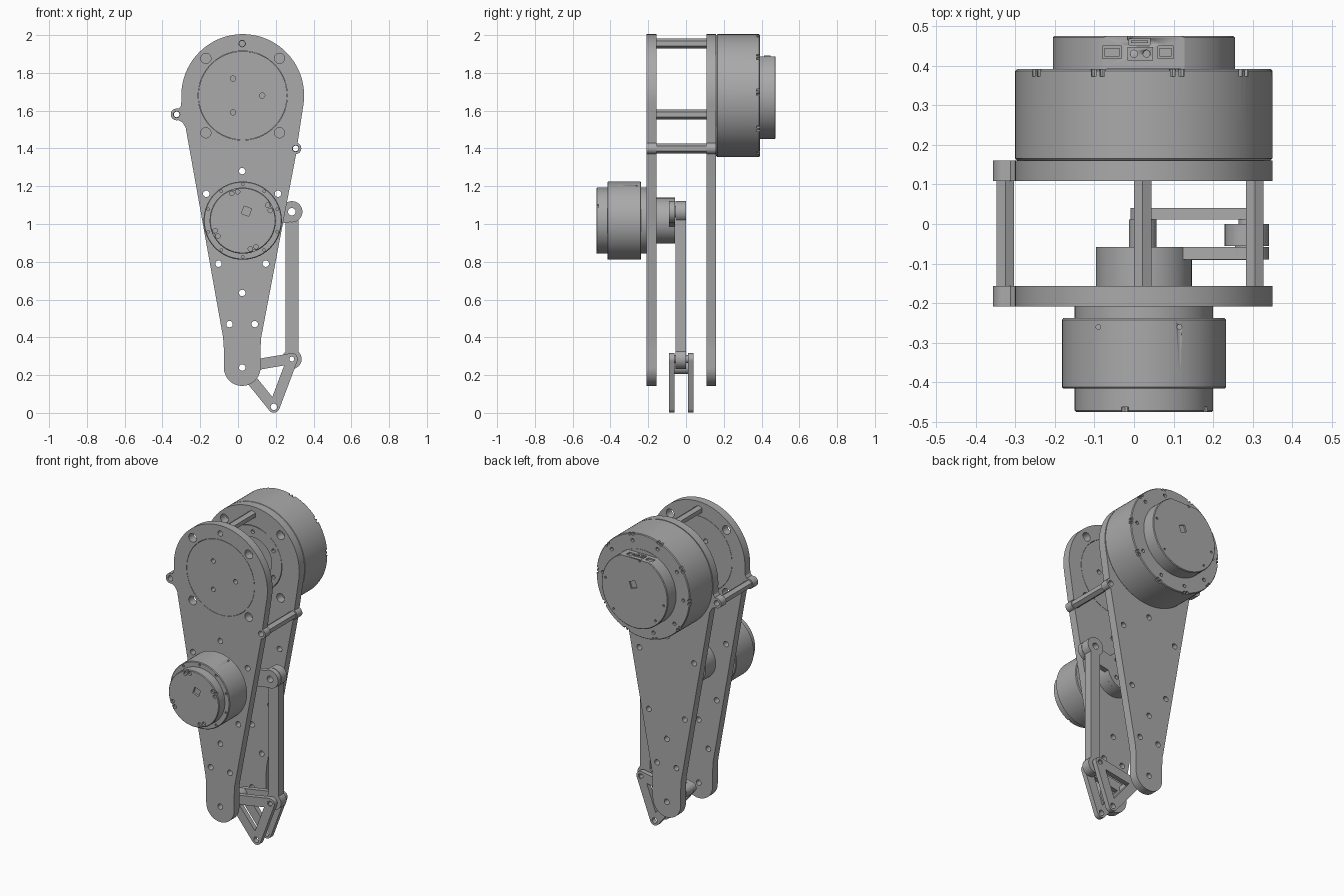
import bpy, bmesh, math
from mathutils import Matrix, Vector

cube = bpy.data.objects.get("Cube")
if cube:
    bpy.data.objects.remove(cube)

grey = bpy.data.materials.new("machined_grey")
grey.use_nodes = True
COLOUR = (0.4, 0.4, 0.4, 1)
grey.diffuse_color = COLOUR
grey.node_tree.nodes["Principled BSDF"].inputs["Base Color"].default_value = COLOUR


# ---- outline helpers (x, z loops) ----
def arc(c, r, a0, a1, n=24):
    angles = [math.radians(a0 + (a1 - a0) * i / n) for i in range(n + 1)]
    return [(c[0] + r * math.cos(a), c[1] + r * math.sin(a)) for a in angles]


def circle(c, r, n=24, start=0):
    return arc(c, r, start, start + 360, n)[:-1]


def polar(c, r, deg):
    return arc(c, r, deg, deg, 1)[0]


def bar(p, q, rp, rq, w):
    """Straight bar of half width w between two round ends."""
    d = math.degrees(math.atan2(q[1] - p[1], q[0] - p[0]))
    ap, aq = (math.degrees(math.asin(w / r)) for r in (rp, rq))
    return arc(p, rp, d + ap, d + 360 - ap, 40) + arc(q, rq, d - 180 + aq, d + 180 - aq, 32)


def rounded(points, r):
    """Counter-clockwise polygon grown by a radius r."""
    loop = []
    for i, p in enumerate(points):
        a, b = points[i - 1], points[(i + 1) % len(points)]
        a0 = math.degrees(math.atan2(p[1] - a[1], p[0] - a[0])) - 90
        a1 = math.degrees(math.atan2(b[1] - p[1], b[0] - p[0])) - 90
        loop += arc(p, r, a0, a0 + (a1 - a0) % 360, 12)
    return loop


# ---- solid helpers ----
def add_mesh(name, mesh):
    obj = bpy.data.objects.new(name, mesh)
    bpy.context.collection.objects.link(obj)
    mesh.materials.clear()
    mesh.materials.append(grey)
    return obj


def smooth(obj):
    bpy.ops.object.select_all(action="DESELECT")
    obj.select_set(True)
    bpy.context.view_layer.objects.active = obj
    bpy.ops.object.shade_smooth_by_angle(angle=math.radians(30))
    return obj


def prism(name, loops, y0, y1):
    """Extrude outlines along y; inner outlines become holes."""
    curve = bpy.data.curves.new(name, "CURVE")
    curve.dimensions, curve.fill_mode = "2D", "BOTH"
    curve.extrude = (y1 - y0) / 2
    for loop in loops:
        spline = curve.splines.new("POLY")
        spline.points.add(len(loop) - 1)
        for point, (x, z) in zip(spline.points, loop):
            point.co = (x, z, 0, 1)
        spline.use_cyclic_u = True
    temp = bpy.data.objects.new("outline", curve)
    bpy.context.collection.objects.link(temp)
    graph = bpy.context.evaluated_depsgraph_get()
    mesh = bpy.data.meshes.new_from_object(temp.evaluated_get(graph))
    bpy.data.objects.remove(temp)
    mesh.transform(Matrix.Translation((0, (y0 + y1) / 2, 0)) @ Matrix.Rotation(math.pi / 2, 4, "X"))
    bm = bmesh.new()
    bm.from_mesh(mesh)
    bmesh.ops.remove_doubles(bm, verts=bm.verts, dist=1e-5)
    bmesh.ops.recalc_face_normals(bm, faces=bm.faces)
    bm.to_mesh(mesh)
    bm.free()
    return smooth(add_mesh(name, mesh))


def lathe(name, c, profile, n=96):
    """Closed turned solid about a y axis through c, from (radius, y) pairs."""
    bm = bmesh.new()
    rings = [[bm.verts.new((x, y, z)) for x, z in circle(c, r, n)] for r, y in profile]
    for a, b in zip(rings, rings[1:]):
        for i in range(n):
            bm.faces.new((a[i], a[(i + 1) % n], b[(i + 1) % n], b[i]))
    bm.faces.new(rings[0])
    bm.faces.new(rings[-1])
    bmesh.ops.recalc_face_normals(bm, faces=bm.faces)
    mesh = bpy.data.meshes.new(name)
    bm.to_mesh(mesh)
    bm.free()
    return smooth(add_mesh(name, mesh))


def box(name, lo, hi):
    return prism(name, [[(lo[0], lo[2]), (hi[0], lo[2]), (hi[0], hi[2]), (lo[0], hi[2])]], lo[1], hi[1])


def cut(obj, cutter):
    mod = obj.modifiers.new("cut", "BOOLEAN")
    mod.operation, mod.object, mod.solver = "DIFFERENCE", cutter, "EXACT"
    smooth(obj)
    bpy.ops.object.modifier_apply(modifier="cut")
    bpy.data.objects.remove(cutter)


# ---- key points ----
HIP, KNEE, FOOT = (0.025, 1.68), (0.025, 1.018), (0.022, 0.24)
EAR_L, EAR_R, TOP = (-0.325, 1.58), (0.305, 1.4), (0.022, 1.955)
CRANK, ELBOW, TIP = (0.285, 1.065), (0.285, 0.285), (0.19, 0.032)

# ---- side plates ----
outline = (arc(FOOT, 0.097, 180, 360) + [(0.119, 0.34), (0.123, 0.4)]
           + arc(EAR_R, 0.03, -85, 70) + arc(HIP, 0.325, -9, 184, 80)
           + [(-0.302, 1.625), (-0.312, 1.612)] + arc(EAR_L, 0.031, 85, 285)
           + [(-0.295, 1.54), (-0.277, 1.51), (-0.079, 0.4), (-0.075, 0.34)])
small = [FOOT, (0.022, 0.635), (0.022, 1.28), EAR_L, EAR_R, TOP]
for dx, z in ((0.067, 0.47), (0.125, 0.79), (0.19, 1.16)):
    small += [(0.022 - dx, z), (0.022 + dx, z)]
holes = [circle(p, 0.017) for p in small]
holes += [circle((HIP[0] + sx * 0.195, HIP[1] + sz * 0.197), 0.027) for sx in (-1, 1) for sz in (-1, 1)]
prism("front_plate", [outline, circle(HIP, 0.236, 96)] + holes, -0.208, -0.157)
prism("back_plate", [outline, circle(HIP, 0.205, 96)] + holes, 0.108, 0.16)
prism("front_plate_disc", [circle(HIP, 0.2345, 96)]
      + [circle(polar(HIP, 0.103, a), 0.014) for a in (0, 120, 240)], -0.208, -0.157)

# ---- hexagonal spacer rods ----
for name, p in (("top_rod", TOP), ("left_rod", EAR_R), ("right_rod", EAR_L)):
    prism(name, [circle(p, 0.026, 6, 30), circle(p, 0.015)], -0.157, 0.108)

# ---- upper motor ----
motor = lathe("upper_motor", HIP, [(0.06, 0.135), (0.06, 0.12), (0.13, 0.12), (0.13, 0.112), (0.2, 0.112),
                                   (0.2, 0.16), (0.319, 0.16), (0.325, 0.166), (0.325, 0.386), (0.321, 0.391),
                                   (0.23, 0.391), (0.23, 0.471), (0.226, 0.475)])
cut(motor, box("cap_flat", (-0.2, 0.393, 1.886), (0.25, 0.5, 2.1)))
slots = []
for k in range(10):
    a = 3 + 36 * k
    slots += [circle(polar(HIP, 0.319, a + d), 0.009, 8) for d in (-2, 2)]
    slots += [circle(polar(HIP, 0.28, a), 0.011, 12)]
cut(motor, prism("rim_slots", slots, 0.373, 0.41))
cut(motor, prism("hub_holes", [circle(polar(HIP, 0.165, 30 + 60 * k), 0.012) for k in range(6)], 0.1, 0.13))
marks = [circle((0.035, 1.72), 0.03, 4, 25)]
marks += [circle(polar(HIP, 0.205, a), 0.007, 10) for a in (10, 100, 190, 225, 315)]
cut(motor, prism("cap_marks", marks, 0.465, 0.49))

# ---- connectors on the flat of the upper motor ----
for name, x0, x1, y0, y1 in (("left_socket", 0.06, 0.1, 0.418, 0.45), ("right_socket", -0.08, -0.032, 0.418, 0.45),
                             ("signal_socket", -0.012, 0.04, 0.452, 0.468)):
    cut(motor, box("pocket", (x0, y0, 1.868), (x1, y1, 1.9)))
    box(name, (x0 + 0.005, y0 + 0.005, 1.862), (x1 - 0.005, y1 - 0.005, 1.88))
power = box("power_socket", (-0.016, 0.413, 1.87), (0.048, 0.447, 1.892))
for x in (0.0, 0.032):
    pin = lathe("pin_hole", (0, 0), [(0.009, -0.02), (0.009, 0.02)], 16)
    pin.data.transform(Matrix.Translation((x, 0.43, 1.892)) @ Matrix.Rotation(math.pi / 2, 4, "X"))
    cut(power, pin)

# ---- lower motor ----
motor = lathe("lower_motor", KNEE, [(0.171, -0.475), (0.175, -0.471), (0.175, -0.416), (0.203, -0.416),
                                    (0.207, -0.412), (0.207, -0.242), (0.203, -0.237), (0.175, -0.237),
                                    (0.175, -0.208)])
marks = [circle((0.045, 1.068), 0.03, 4, 25)]
for a in (20, 100, 200, 285):
    marks += [circle(polar(KNEE, 0.155, a + d), 0.012, 12) for d in (0, 12)]
    marks += [circle(polar(KNEE, 0.175, a + 6), 0.01, 8)]
cut(motor, prism("cap_marks", marks, -0.49, -0.462))
cut(motor, prism("rim_holes", [circle(polar(KNEE, 0.192, 18 + 36 * k), 0.007, 10) for k in range(10)], -0.43, -0.405))
for x in (-0.09, 0.115):
    pin = lathe("side_hole", (0, 0), [(0.006, -0.06), (0.006, 0.06)], 12)
    pin.data.transform(Matrix.Translation((x, -0.26, 1.22)) @ Matrix.Rotation(math.pi / 2, 4, "X"))
    cut(motor, pin)
lathe("motor_hub", KNEE, [(0.121, -0.157), (0.121, -0.09)], 64)

# ---- crank and vertical push link ----
prism("crank_arm", [bar(KNEE, CRANK, 0.121, 0.056, 0.052), circle(CRANK, 0.02)]
      + [circle(polar(KNEE, 0.08, 45 + 90 * k), 0.012) for k in range(4)], -0.09, -0.058)
prism("push_link", [bar(ELBOW, CRANK, 0.052, 0.056, 0.034), circle(ELBOW, 0.022), circle(CRANK, 0.02)], -0.055, 0.0)
prism("crank_bushing", [circle(CRANK, 0.03), circle(CRANK, 0.02)], -0.06, -0.053)

# ---- triangular rocker ----
corners = [FOOT, TIP, ELBOW]
centre = sum((Vector(p) for p in corners), Vector((0, 0))) / 3
window = [tuple(centre + (Vector(p) - centre) * 0.66) for p in corners]
for name, y0 in (("front_rocker", -0.091), ("back_rocker", 0.011)):
    prism(name, [rounded(corners, 0.031), window] + [circle(p, 0.017) for p in corners], y0, y0 + 0.03)
prism("rocker_spacer", [circle(FOOT, 0.035), circle(FOOT, 0.017)], -0.061, 0.011)
prism("elbow_pin", [circle(ELBOW, 0.021), circle(ELBOW, 0.013)], -0.088, 0.038)
